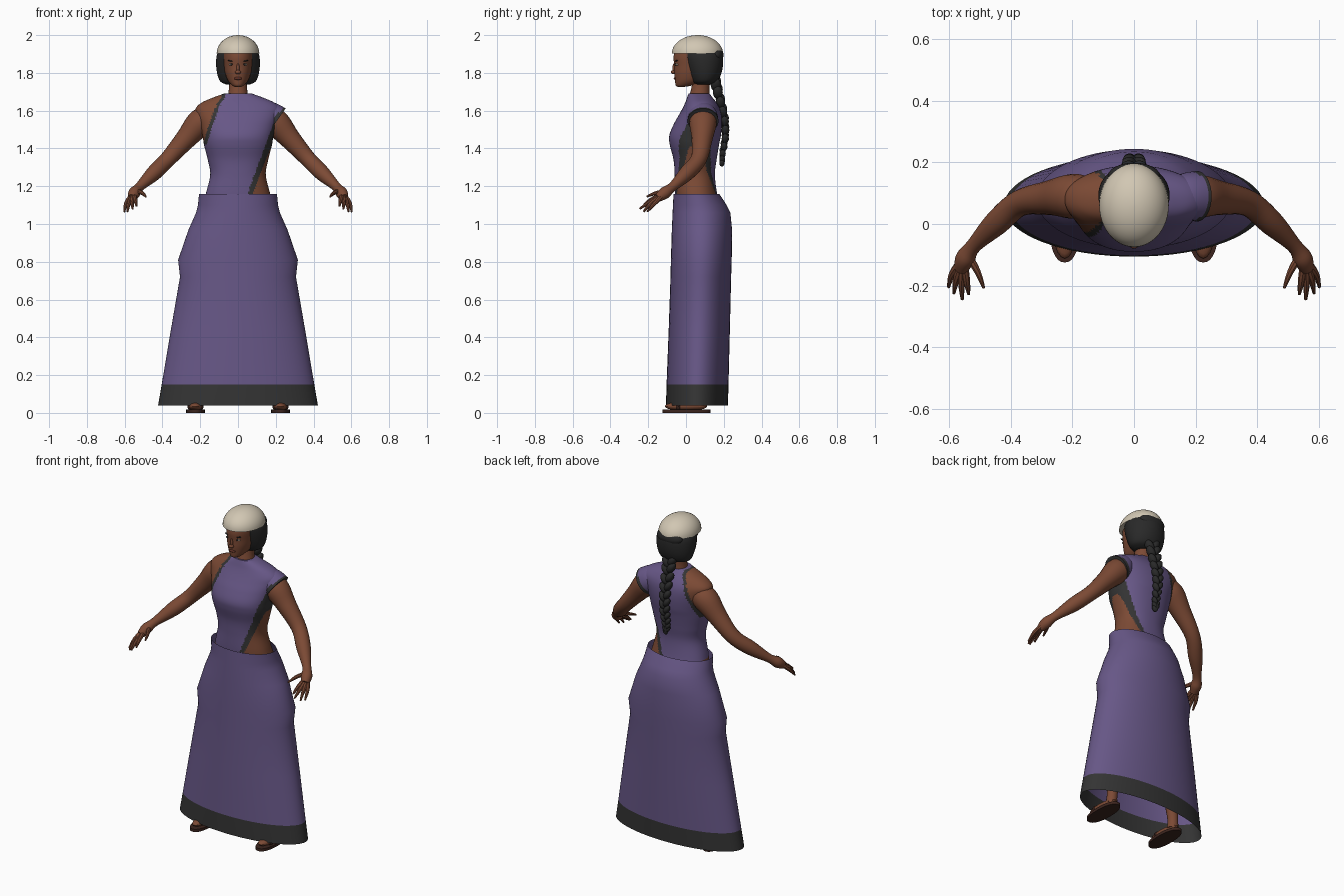
import bpy, bmesh, math
from mathutils import Vector, Matrix

cube = bpy.data.objects.get("Cube")
if cube:
    bpy.data.objects.remove(cube, do_unlink=True)

made = []


def material(name, rgb):
    m = bpy.data.materials.new(name)
    m.use_nodes = True
    m.diffuse_color = (*rgb, 1)
    m.node_tree.nodes["Principled BSDF"].inputs["Base Color"].default_value = (*rgb, 1)
    return m


PURPLE = material("purple cloth", (0.135, 0.095, 0.24))
DARK = material("charcoal trim", (0.034, 0.034, 0.034))
SKIN = material("brown skin", (0.2, 0.068, 0.035))
HAIR = material("black hair", (0.022, 0.022, 0.022))
CAP = material("cream cap", (0.64, 0.57, 0.45))
SOLE = material("dark brown leather", (0.045, 0.018, 0.013))
LIPS = material("dark lips", (0.13, 0.035, 0.022))
EYE = material("eye white", (0.6, 0.52, 0.42))


def finish(name, bm, mats, rule=None):
    bmesh.ops.recalc_face_normals(bm, faces=bm.faces)
    for f in bm.faces:
        f.material_index = mats.index(rule(f.calc_center_median())) if rule else 0
    me = bpy.data.meshes.new(name)
    bm.to_mesh(me)
    bm.free()
    for m in mats:
        me.materials.append(m)
    ob = bpy.data.objects.new(name, me)
    bpy.context.collection.objects.link(ob)
    made.append(ob)
    return ob


def spline(rows, k):
    """Smooth curve through rows of numbers."""
    out = []
    for i in range(len(rows) - 1):
        quad = (rows[max(i - 1, 0)], rows[i], rows[i + 1], rows[min(i + 2, len(rows) - 1)])
        for j in range(k):
            t = j / k
            out.append([0.5 * (2 * b + (c - a) * t + (2 * a - 5 * b + 4 * c - d) * t * t
                               + (3 * b - a - 3 * c + d) * t ** 3) for a, b, c, d in zip(*quad)])
    return out + [list(rows[-1])]


def loft(name, rings, mats, rule=None, caps=True):
    bm = bmesh.new()
    loops = [[bm.verts.new(p) for p in ring] for ring in rings]
    n = len(loops[0])
    for a, b in zip(loops, loops[1:]):
        for i in range(n):
            bm.faces.new((a[i], a[(i + 1) % n], b[(i + 1) % n], b[i]))
    if caps:
        bm.faces.new(loops[0])
        bm.faces.new(loops[-1])
    return finish(name, bm, mats, rule)


def oval(z, half, front, back, power=2.0, seg=48):
    """Horizontal ring from half width, front y and back y."""
    pts = []
    for i in range(seg):
        a = math.tau * i / seg
        c, s = math.cos(a), math.sin(a)
        pts.append(Vector((half * math.copysign(abs(c) ** (2 / power), c),
                           (front + back) / 2
                           + (back - front) / 2 * math.copysign(abs(s) ** (2 / power), s), z)))
    return pts


def tube(name, rows, mats, k=5, seg=16, rule=None):
    """Round limb through rows of x, y, z, radius."""
    rows = spline(rows, k)
    pts = [Vector(r[:3]) for r in rows]
    rings = []
    for i, p in enumerate(pts):
        t = pts[min(i + 1, len(pts) - 1)] - pts[max(i - 1, 0)]
        q = Vector((0, 0, -1)).rotation_difference(t)
        rings.append([p + q @ Vector((math.cos(a), math.sin(a), 0)) * rows[i][3]
                      for a in (math.tau * j / seg for j in range(seg))])
    return loft(name, rings, mats, rule)


def balls(name, mat, items, seg=16):
    """Ellipsoids given as location, radii and tilt about y."""
    bm = bmesh.new()
    for loc, size, tilt in items:
        m = Matrix.Translation(loc) @ Matrix.Rotation(tilt, 4, 'Y') @ Matrix.Diagonal((*size, 1))
        bmesh.ops.create_uvsphere(bm, u_segments=seg, v_segments=seg // 2 + 2, radius=1, matrix=m)
    return finish(name, bm, [mat])


# Long skirt with a dark hem
skirt_rows = [(0.04, 0.423, -0.106, 0.222), (0.15, 0.404, -0.103, 0.225),
              (0.43, 0.357, -0.092, 0.232), (0.72, 0.307, -0.082, 0.239),
              (0.81, 0.317, -0.08, 0.242), (0.97, 0.262, -0.075, 0.244),
              (1.06, 0.222, -0.071, 0.235), (1.10, 0.212, -0.069, 0.215),
              (1.16, 0.206, -0.066, 0.176)]
loft("skirt", [oval(*r, seg=64) for r in skirt_rows], [PURPLE, DARK],
     lambda c: DARK if c.z < 0.15 else PURPLE, caps=False)


# Torso: one-shoulder top with dark edging and a bare waist on the left side
def top_colour(c):
    if c.z < 1.15:
        return SKIN
    edge = 0.085 + 0.1 * (max(0, 1.67 - c.z) / 0.25) ** 0.7
    if c.z > 1.42 and c.x < -edge + 0.02:
        return SKIN if c.x < -edge else DARK
    d = c.x - 0.05 - 0.37 * (c.z - 1.16)
    if c.z < 1.41 and d > 0.025 + 0.03 * (c.z - 1.16):
        return SKIN
    return DARK if d > 0 and c.z < 1.56 else PURPLE


torso_rows = [(0.95, 0.18, -0.04, 0.19), (1.06, 0.19, -0.05, 0.19), (1.16, 0.17, -0.058, 0.165),
              (1.26, 0.147, -0.06, 0.153), (1.34, 0.16, -0.066, 0.162), (1.42, 0.18, -0.086, 0.175),
              (1.47, 0.188, -0.088, 0.185), (1.53, 0.203, -0.064, 0.19), (1.58, 0.22, -0.036, 0.187),
              (1.615, 0.222, -0.017, 0.177), (1.645, 0.188, -0.003, 0.16),
              (1.67, 0.13, 0.006, 0.14), (1.69, 0.075, 0.013, 0.125)]
loft("torso_and_top", [oval(*r, power=2.2, seg=112) for r in spline(torso_rows, 8)],
     [PURPLE, DARK, SKIN], top_colour)

# Cap sleeve with a dark rim on the left shoulder
tube("cap_sleeve", [(0.12, 0.09, 1.59, 0.06), (0.165, 0.09, 1.572, 0.076), (0.205, 0.09, 1.545, 0.082)],
     [PURPLE, DARK], 6, 32,
     lambda c: DARK if (c.x - 0.205) * 0.8 - (c.z - 1.545) * 0.6 > -0.018 else PURPLE)

# Limbs, mirrored
fingers = [[(0.565, -0.125, 1.15), (0.592, -0.165, 1.11), (0.602, -0.205, 1.065)],
           [(0.562, -0.135, 1.145), (0.578, -0.185, 1.11), (0.585, -0.225, 1.065)],
           [(0.558, -0.14, 1.145), (0.56, -0.195, 1.115), (0.558, -0.245, 1.08)],
           [(0.55, -0.14, 1.15), (0.543, -0.19, 1.125), (0.537, -0.228, 1.095)],
           [(0.54, -0.1, 1.175), (0.508, -0.155, 1.165), (0.488, -0.208, 1.145)]]
for side, s in (("left", 1), ("right", -1)):
    arm = [(0.12, 0.09, 1.57, 0.055), (0.195, 0.09, 1.54, 0.073), (0.275, 0.085, 1.452, 0.056),
           (0.37, 0.068, 1.345, 0.043), (0.445, 0.005, 1.27, 0.041), (0.52, -0.07, 1.198, 0.025),
           (0.548, -0.112, 1.165, 0.032), (0.562, -0.148, 1.138, 0.022)]
    tube(side + "_arm", [(s * x, y, z, r) for x, y, z, r in arm], [SKIN], 5, 20)
    for i, path in enumerate(fingers):
        tube(f"{side}_finger_{i + 1}",
             [(s * p[0], p[1], p[2], r) for p, r in zip(path, (0.013, 0.011, 0.005))], [SKIN], 3, 8)
    leg = [(0.1, 0.07, 1.05, 0.09), (0.13, 0.07, 0.78, 0.08), (0.165, 0.065, 0.5, 0.055),
           (0.19, 0.08, 0.34, 0.055), (0.22, 0.075, 0.11, 0.031), (0.223, 0.07, 0.035, 0.034)]
    tube(side + "_leg", [(s * x, y, z, r) for x, y, z, r in leg], [SKIN])
    balls(side + "_foot", SKIN, [((s * 0.225, 0, 0.035), (0.04, 0.112, 0.025), 0)], 20)
    balls(side + "_sandal_strap", SOLE, [((s * 0.225, -0.04, 0.034), (0.043, 0.018, 0.03), 0)], 20)
    sole = [[p + Vector((s * 0.225, 0, 0)) for p in oval(z, 0.05, -0.125, 0.13, 2.3, 32)]
            for z in (0, 0.017)]
    loft(side + "_sandal_sole", sole, [SOLE])

# Neck and head
tube("neck", [(0, 0.085, 1.80, 0.05), (0, 0.078, 1.73, 0.047), (0, 0.07, 1.65, 0.058)], [SKIN], 4, 24)
head_rows = [(1.726, 0.016, -0.045, -0.01), (1.735, 0.033, -0.055, 0.04), (1.76, 0.054, -0.058, 0.1),
             (1.80, 0.069, -0.062, 0.14), (1.84, 0.076, -0.062, 0.16), (1.88, 0.08, -0.066, 0.17),
             (1.92, 0.08, -0.06, 0.17)]
loft("head", [oval(*r, power=2.1) for r in spline(head_rows, 4)], [SKIN])
balls("nose", SKIN, [((0, -0.062, 1.823), (0.008, 0.01, 0.028), 0),
                     ((0, -0.066, 1.804), (0.015, 0.014, 0.011), 0)])
balls("lips", LIPS, [((0, -0.056, 1.771), (0.022, 0.009, 0.008), 0)])
balls("eyes", EYE, [((s * 0.034, -0.047, 1.845), (0.014, 0.01, 0.006), s * 0.1) for s in (-1, 1)])
balls("pupils", HAIR, [((s * 0.034, -0.052, 1.845), (0.006, 0.008, 0.006), 0) for s in (-1, 1)])
balls("eyebrows", HAIR, [((s * 0.036, -0.049, 1.863), (0.02, 0.009, 0.003), s * -0.15) for s in (-1, 1)])

# Hair, braid and cap
hair_rows = [(1.738, 0.06, 0.05, 0.13), (1.755, 0.094, 0.03, 0.165), (1.80, 0.111, 0.008, 0.188),
             (1.86, 0.116, -0.012, 0.197), (1.905, 0.108, -0.02, 0.19), (1.94, 0.08, 0.0, 0.15)]
loft("hair", [oval(*r) for r in spline(hair_rows, 4)], [HAIR])
balls("hair_back", HAIR, [((0, 0.155, 1.895), (0.085, 0.044, 0.042), 0)], 24)
braid_path = spline([(0.158, 1.755), (0.182, 1.66), (0.205, 1.56), (0.208, 1.47),
                     (0.194, 1.39), (0.19, 1.34)], 2)
lobes = []
for i, (y, z) in enumerate(braid_path):
    w = 1.1 - 0.055 * i
    lobes += [((s * 0.017 * w, y, z - 0.018 * (s > 0)), (0.021 * w, 0.025 * w, 0.036 * w), s * 0.55)
              for s in (-1, 1)]
lobes.append(((0, 0.195, 1.34), (0.012, 0.011, 0.035), 0))
balls("braid", HAIR, lobes)
dome = []
for i in range(13):
    a = math.radians(88) * i / 12
    c = math.cos(a)
    dome.append(oval(1.902 + 0.098 * math.sin(a), 0.113 * c, 0.062 - 0.137 * c, 0.062 + 0.134 * c))
loft("cap", dome, [CAP])

# Smooth shading with crisp edges
bpy.ops.object.select_all(action='DESELECT')
for ob in made:
    ob.select_set(True)
bpy.context.view_layer.objects.active = made[0]
bpy.ops.object.shade_smooth_by_angle(angle=math.radians(40))
